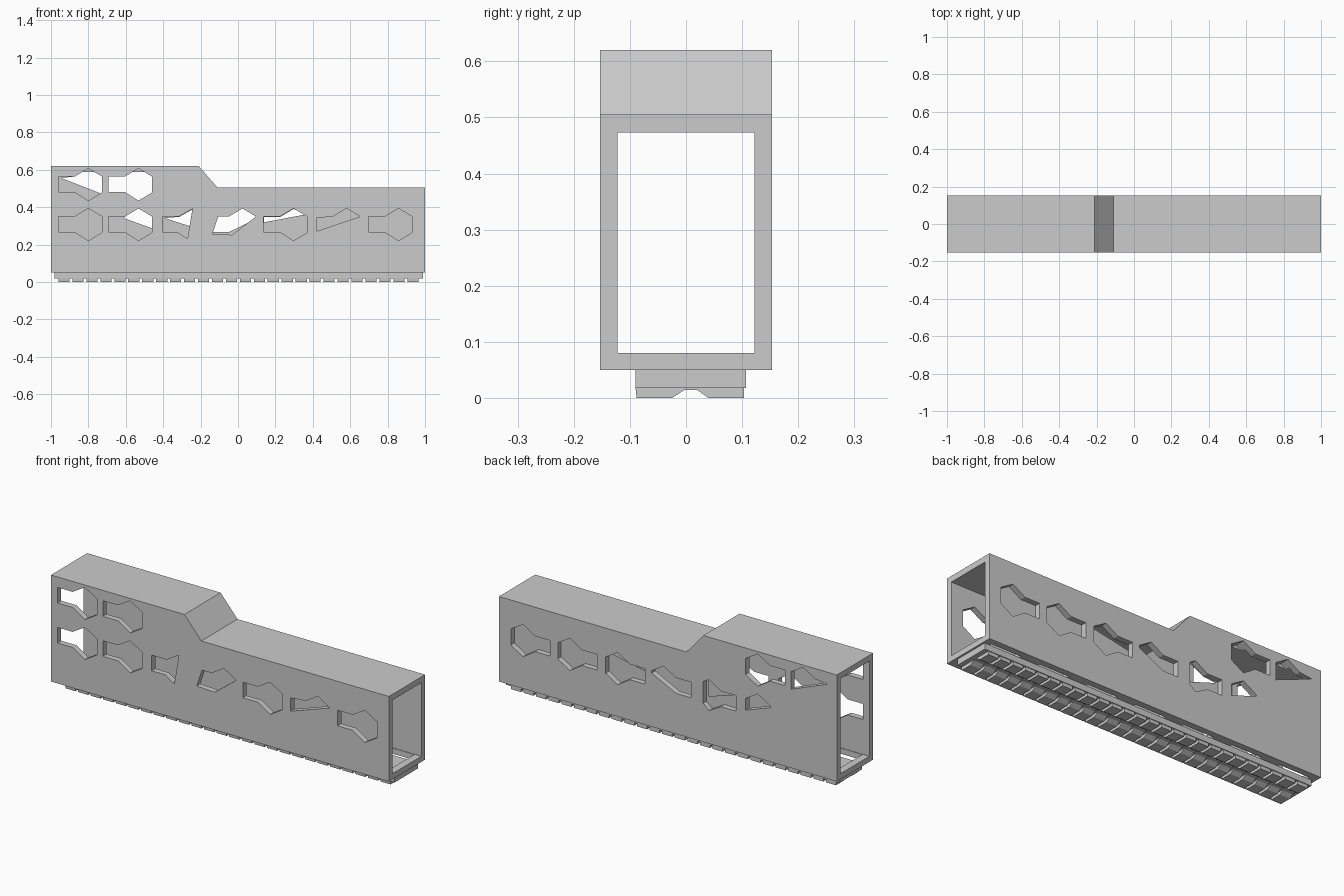
import bpy, bmesh

if "Cube" in bpy.data.objects:
    bpy.data.objects.remove(bpy.data.objects["Cube"])


def prism(name, pts, lo, hi, axis):
    """Extrude a 2D profile along x (pts = y,z), y (pts = x,z) or z (pts = x,y)."""
    def place(p, t):
        a, b = p
        return {'x': (t, a, b), 'y': (a, t, b), 'z': (a, b, t)}[axis]
    bm = bmesh.new()
    r0 = [bm.verts.new(place(p, lo)) for p in pts]
    r1 = [bm.verts.new(place(p, hi)) for p in pts]
    bm.faces.new(r0)
    bm.faces.new(r1)
    n = len(pts)
    for i in range(n):
        j = (i + 1) % n
        bm.faces.new((r0[i], r0[j], r1[j], r1[i]))
    bmesh.ops.recalc_face_normals(bm, faces=bm.faces)
    me = bpy.data.meshes.new(name)
    bm.to_mesh(me)
    bm.free()
    ob = bpy.data.objects.new(name, me)
    bpy.context.collection.objects.link(ob)
    return ob


def rect(a0, a1, b0, b1):
    return [(a0, b0), (a1, b0), (a1, b1), (a0, b1)]


def cut(target, cutter):
    cutter.hide_render = True
    m = target.modifiers.new("cut", 'BOOLEAN')
    m.operation, m.solver, m.object = 'DIFFERENCE', 'EXACT', cutter
    bpy.context.view_layer.objects.active = target
    bpy.ops.object.modifier_apply(modifier=m.name)
    bpy.data.objects.remove(cutter)


# Stepped hollow body
body = prism("body", [(-1, .05), (1, .05), (1, .505), (-.11, .505), (-.21, .62), (-1, .62)],
             -.153, .153, 'y')
cut(body, prism("cavity", [(-1.1, .08), (1.1, .08), (1.1, .473), (-.123, .473),
                           (-.223, .589), (-1.1, .589)], -.122, .122, 'y'))

# Vent outline, relative to the centre of its hexagon
HEX = [(-.161, -.04), (-.072, -.04), (0, -.086), (.072, -.043),
       (.072, .043), (0, .086), (-.072, .043), (-.161, .043)]
UP, LOW = .521, .307
FRONT = (-.24, -.1)      # through the front wall
BACK = (.1, .24)         # through the back wall
RECESS = (.1235, .24)    # blind pocket in the back wall
SKIN = (.11, .127)       # opening in the floor of a pocket


def vent(pts, cx, cz, span):
    cut(body, prism("vent_cutter", [(cx + x, cz + z) for x, z in pts], *span, 'y'))


# Front vents
for cx, cz in [(-.8, UP), (-.532, UP), (-.8, LOW), (-.532, LOW), (.297, LOW), (.858, LOW)]:
    vent(HEX, cx, cz, FRONT)
vent([(-.161, -.04), (-.08, -.04), (-.027, -.075), (0, .086), (-.072, .043), (-.161, .043)],
     -.243, LOW, FRONT)
vent([(-.161, -.05), (-.055, -.055), (.072, .043), (0, .086), (-.072, .043), (-.13, .043)],
     .024, LOW, FRONT)
vent([(-.161, -.036), (.072, .043), (0, .086), (-.072, .043), (-.161, .035)],
     .58, LOW, FRONT)

# Back vents: open, partly covered and blind ones
vent(HEX, -.532, UP, BACK)
vent([(-.145, .035), (.072, -.05), (.072, .043), (0, .086), (-.072, .043)], -.8, UP, BACK)
vent([(-.08, .035), (.072, -.02), (.072, .043), (0, .086), (-.072, .043)], -.532, LOW, BACK)
vent([(-.161, -.04), (-.072, -.04), (.072, .03), (.072, .043), (0, .086),
      (-.072, .043), (-.161, .043)], .024, LOW, BACK)
vent([(-.161, -.04), (-.072, -.04), (0, -.08), (.035, -.05), (.035, .065), (0, .086),
      (-.072, .043), (-.161, .043)], -.243, LOW, RECESS)
vent([(-.15, .035), (.02, -.02), (.02, .07), (0, .08), (-.072, .041)], -.243, LOW, SKIN)
for cx in (.297, .58, .858):
    vent(HEX, cx, LOW, RECESS)
vent([(-.158, .012), (.07, .055), (0, .083), (-.072, .04), (-.158, .04)], .297, LOW, SKIN)

# Floor slots
for i in range(7):
    c = -.87 + .29 * i
    cut(body, prism("slot_cutter", rect(c - .09, c + .09, -.119, .119), .03, .1, 'z'))

# Rail under the body
prism("rail_base", rect(-.09, .107, .018, .05), -.98, .99, 'x')
TOOTH = [(-.09, .018), (-.088, 0), (-.025, 0), (-.003, .014),
         (.02, .014), (.04, 0), (.103, 0), (.103, .018)]
for i in range(26):
    x = -.96 + .0746 * i
    prism("rail_tooth", TOOTH, x, x + .0596, 'x')
